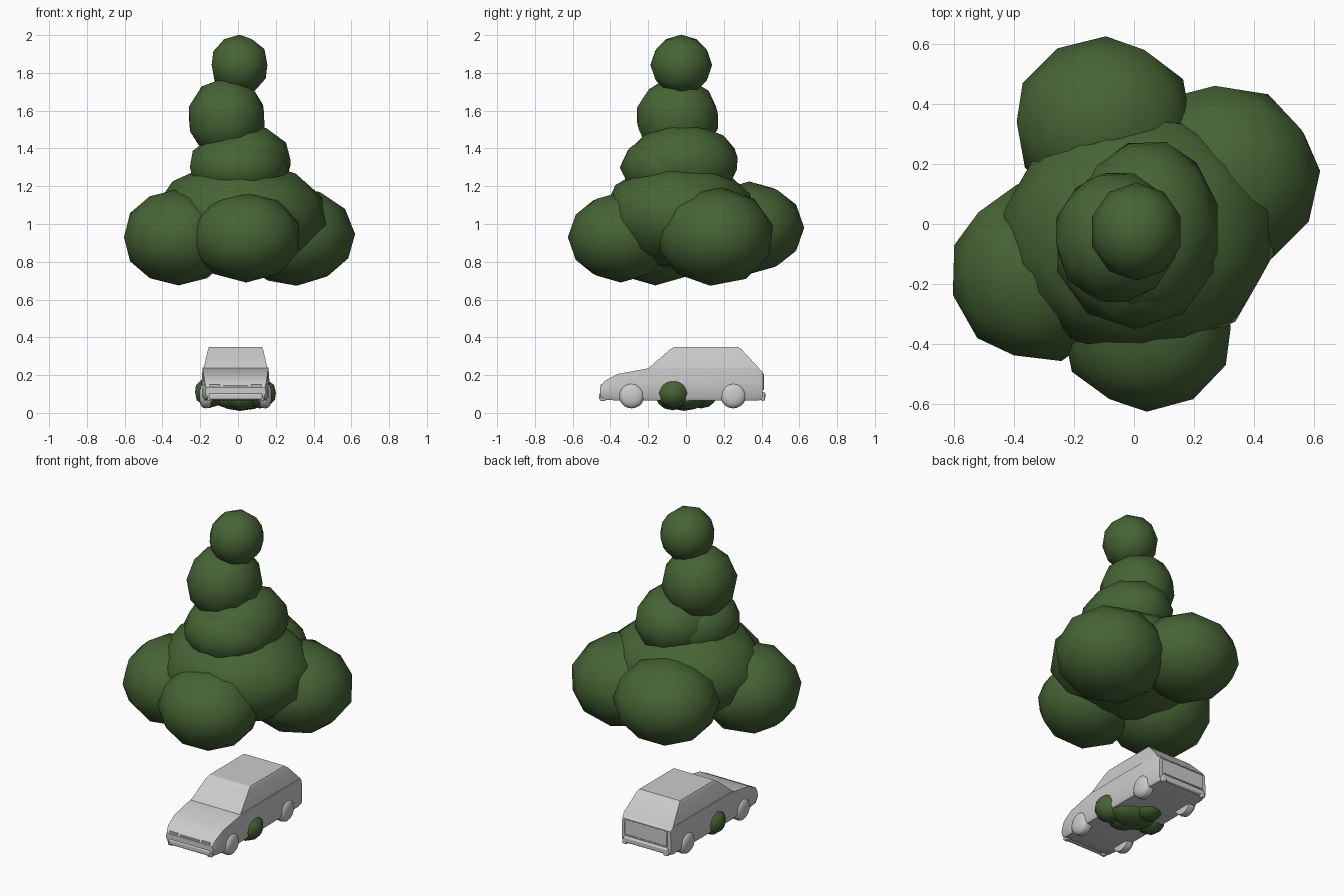
import bpy, bmesh, math
from mathutils import Matrix, Vector

cube = bpy.data.objects.get("Cube")
if cube:
    bpy.data.objects.remove(cube, do_unlink=True)


def material(name, rgb):
    m = bpy.data.materials.new(name)
    m.use_nodes = True
    m.diffuse_color = (*rgb, 1)
    m.node_tree.nodes["Principled BSDF"].inputs["Base Color"].default_value = (*rgb, 1)
    return m


GREEN = material("leaf green", (0.061, 0.127, 0.035))
GREY = material("body grey", (0.60, 0.60, 0.60))


def finish(bm, name, mat, angle):
    bmesh.ops.recalc_face_normals(bm, faces=bm.faces)
    mesh = bpy.data.meshes.new(name)
    bm.to_mesh(mesh)
    bm.free()
    mesh.materials.append(mat)
    for p in mesh.polygons:
        p.use_smooth = True
    mesh.set_sharp_from_angle(angle=math.radians(angle))
    ob = bpy.data.objects.new(name, mesh)
    bpy.context.collection.objects.link(ob)
    return ob


def foliage(name, centre, radii, pole=(0, 0, 1)):
    """Low-poly rounded clump with one of its corners facing along pole."""
    bm = bmesh.new()
    turn = Vector(pole).to_track_quat("Z", "Y").to_matrix().to_4x4()
    bmesh.ops.create_icosphere(bm, subdivisions=2, radius=1.02, matrix=turn)
    bm.transform(Matrix.Translation(centre) @ Matrix.Diagonal((*radii, 1)))
    finish(bm, name, GREEN, 80)


def loft(name, rings, angle=30, bevel=0.0):
    """Skin a row of closed rings and cap both ends."""
    bm = bmesh.new()
    loops = [[bm.verts.new(p) for p in ring] for ring in rings]
    n = len(loops[0])
    for a, b in zip(loops, loops[1:]):
        for i in range(n):
            bm.faces.new((a[i], a[(i + 1) % n], b[(i + 1) % n], b[i]))
    bm.faces.new(loops[0])
    bm.faces.new(loops[-1])
    ob = finish(bm, name, GREY, angle)
    if bevel:
        mod = ob.modifiers.new("soft edges", "BEVEL")
        mod.width, mod.segments = bevel, 2
    return ob


def box(name, centre, size, bevel=0.0):
    c, h = Vector(centre), Vector(size) / 2
    corners = [(-1, -1), (1, -1), (1, 1), (-1, 1)]
    loft(name, [[c + Vector((sx * h.x, sy * h.y, s * h.z)) for sx, sy in corners]
                for s in (-1, 1)], 30, bevel)


# Tree crown, from the tip down
foliage("crown_tip", (0.008, -0.025, 1.842), (0.152, 0.16, 0.157))
foliage("crown_upper", (-0.06, -0.045, 1.56), (0.205, 0.22, 0.215), (0.3, -0.2, 1))
foliage("crown_middle_front", (0.005, -0.075, 1.30), (0.268, 0.27, 0.19))
foliage("crown_middle_back", (0.045, -0.015, 1.325), (0.238, 0.295, 0.205), (0.5, 0.3, 0.8))
foliage("crown_core", (0.015, -0.03, 1.045), (0.455, 0.405, 0.285), (0.2, 0.1, 1))
foliage("crown_front_lobe", (0.043, -0.345, 0.93), (0.288, 0.275, 0.235), (0, -1, 0))
foliage("crown_right_lobe", (-0.315, -0.162, 0.93), (0.292, 0.298, 0.25), (-0.95, 0.3, 0))
foliage("crown_left_lobe", (0.295, 0.155, 0.935), (0.32, 0.308, 0.258), (0.5, -0.85, 0.1))
foliage("crown_back_lobe", (-0.10, 0.335, 0.98), (0.30, 0.285, 0.24), (0.02, 1, 0))

# Low bush around the car floor
foliage("bush_core", (0.01, -0.01, 0.085), (0.15, 0.12, 0.073))
foliage("bush_right_lobe", (-0.145, -0.035, 0.11), (0.085, 0.085, 0.08))
foliage("bush_left_lobe", (0.115, -0.068, 0.105), (0.088, 0.09, 0.08))
foliage("bush_front_lobe", (0.02, -0.07, 0.085), (0.09, 0.09, 0.07))
foliage("bush_back_lobe", (-0.03, 0.08, 0.085), (0.085, 0.08, 0.06))

# Car lower body: (y, top height, floor height, half width)
CX = -0.013
stations = [(-0.455, 0.135, 0.085, 0.160), (-0.43, 0.170, 0.07, 0.168),
            (-0.36, 0.206, 0.065, 0.174), (-0.19, 0.238, 0.065, 0.179),
            (0.10, 0.240, 0.065, 0.179), (0.38, 0.238, 0.065, 0.174),
            (0.405, 0.215, 0.07, 0.168)]


def body_ring(y, top, floor, w):
    mid = floor + (top - floor) * 0.6
    half = [(w * 0.93, floor), (w, floor + 0.02), (w, mid), (w * 0.975, top)]
    pts = half + [(-x, z) for x, z in reversed(half)]
    return [(CX + x, y, z) for x, z in pts]


loft("car_body", [body_ring(*s) for s in stations], 35)

# Cabin tapering up to the roof: (height, half width, front y, back y)
levels = [(0.23, 0.170, -0.205, 0.39), (0.245, 0.167, -0.19, 0.38),
          (0.335, 0.146, -0.085, 0.295), (0.35, 0.138, -0.06, 0.275)]
loft("car_cabin", [[(CX - w, f, z), (CX + w, f, z), (CX + w, b, z), (CX - w, b, z)]
                   for z, w, f, b in levels])

# Bumpers, lamps and trim
box("front_bumper", (CX, -0.446, 0.087), (0.285, 0.03, 0.034), 0.008)
box("rear_bumper", (CX, 0.405, 0.092), (0.30, 0.03, 0.036), 0.008)
box("tailgate_panel", (CX, 0.404, 0.165), (0.29, 0.016, 0.09), 0.004)
box("grille", (CX, -0.449, 0.140), (0.13, 0.008, 0.012))
for side, sx in (("left", 1), ("right", -1)):
    box(side + "_headlight", (CX + sx * 0.11, -0.449, 0.140), (0.055, 0.008, 0.018))
    box(side + "_front_bumper_end", (CX + sx * 0.135, -0.44, 0.075), (0.03, 0.03, 0.025), 0.005)
    box(side + "_rear_bumper_end", (CX + sx * 0.14, 0.407, 0.08), (0.03, 0.025, 0.03), 0.005)

# Rounded wheels: (offset along axle, radius) turned around the axle
tyre = [(-0.032, 0.05), (-0.028, 0.065), (0.0, 0.068), (0.016, 0.064),
        (0.027, 0.05), (0.033, 0.025)]
for side, sx in (("left", 1), ("right", -1)):
    for end, y in (("front", -0.288), ("rear", 0.25)):
        rings = [[(CX + sx * (0.158 + o), y + r * math.cos(t), 0.092 + r * math.sin(t))
                  for t in (math.tau * i / 20 for i in range(20))] for o, r in tyre]
        loft(f"{end}_{side}_wheel", rings, 50)
